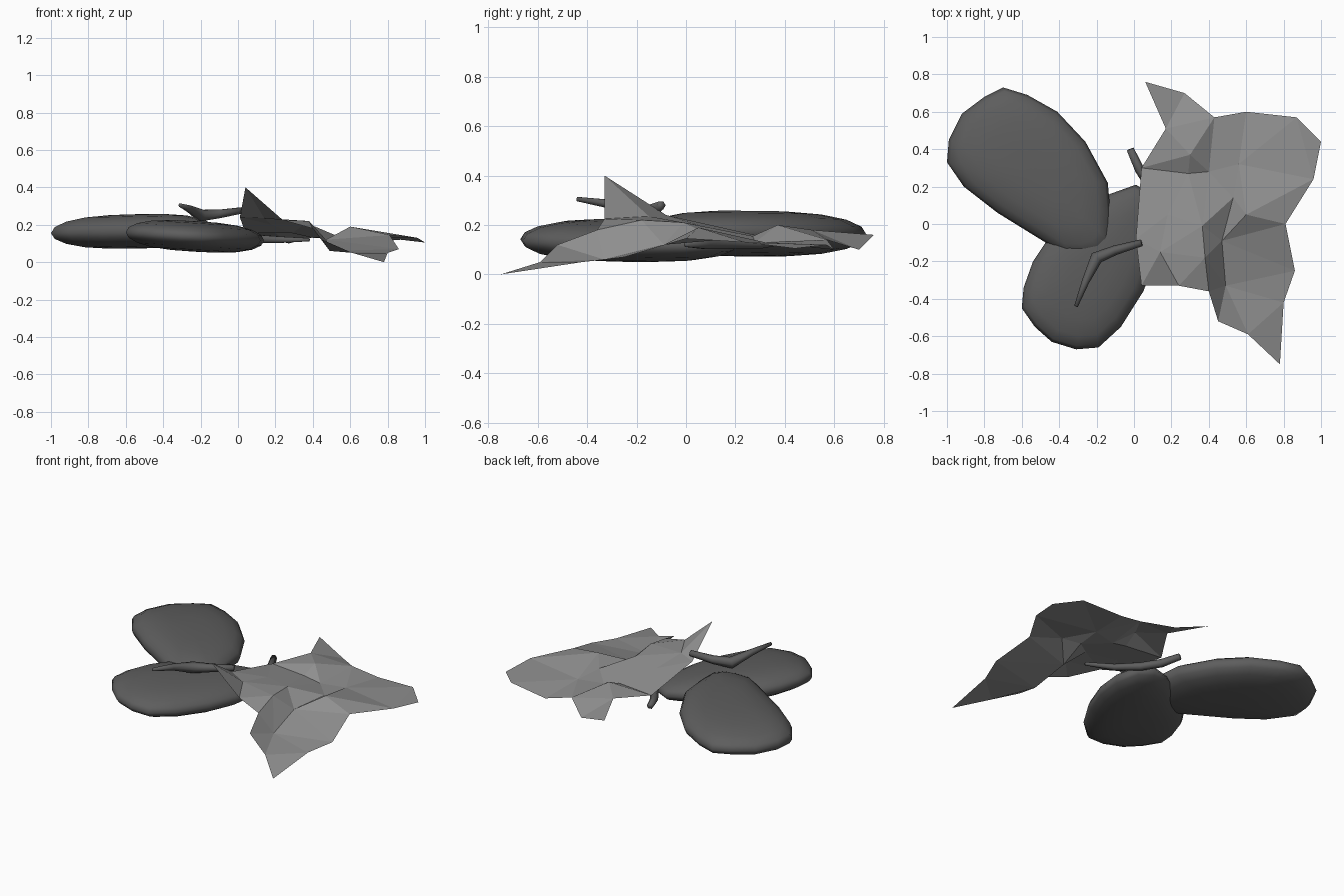
import bpy, math
from mathutils import Vector
from mathutils.geometry import delaunay_2d_cdt

if "Cube" in bpy.data.objects:
    bpy.data.objects.remove(bpy.data.objects["Cube"])


def add_mesh(name, verts, faces, smooth=False, mat=None):
    me = bpy.data.meshes.new(name)
    me.from_pydata([tuple(v) for v in verts], [], faces)
    me.update()
    ob = bpy.data.objects.new(name, me)
    bpy.context.collection.objects.link(ob)
    if smooth:
        me.polygons.foreach_set("use_smooth", [True] * len(me.polygons))
    if mat:
        me.materials.append(mat)
    return ob


def grey(name, v):
    m = bpy.data.materials.new(name)
    m.diffuse_color = (v, v, v, 1)
    m.use_nodes = True
    m.node_tree.nodes["Principled BSDF"].inputs["Base Color"].default_value = m.diffuse_color
    return m


dark = grey("dark_skin", 0.11)
leaf_grey = grey("leaf_grey", 0.28)


# Flattened fruit: a plan outline shrunk into rings towards both poles
def fruit(name, outline, mid, half, slope):
    n = len(outline)
    cx = sum(p[0] for p in outline) / n
    cy = sum(p[1] for p in outline) / n
    zoff = lambda x, y: mid + slope[0] * (x - cx) + slope[1] * (y - cy)
    verts, faces = [], []
    angles = [-78, -60, -40, -20, 0, 20, 40, 60, 78]
    for a in angles:
        s = math.cos(math.radians(a)) ** 0.7
        h = half * math.sin(math.radians(a))
        for px, py in outline:
            x, y = cx + (px - cx) * s, cy + (py - cy) * s
            verts.append((x, y, zoff(x, y) + h))
    for r in range(len(angles) - 1):
        for i in range(n):
            j = (i + 1) % n
            faces.append((r * n + i, r * n + j, (r + 1) * n + j, (r + 1) * n + i))
    verts += [(cx, cy, mid - half), (cx, cy, mid + half)]
    top = (len(angles) - 1) * n
    for i in range(n):
        j = (i + 1) % n
        faces.append((j, i, len(verts) - 2))
        faces.append((top + i, top + j, len(verts) - 1))
    return add_mesh(name, verts, faces, True, dark)


large = [(-1, .33), (-.91, .2), (-.73, .06), (-.52, -.07), (-.34, -.18), (-.23, -.18),
         (-.16, -.16), (-.12, -.1), (-.125, .05), (-.14, .22), (-.26, .44), (-.41, .6),
         (-.57, .69), (-.7, .73), (-.8, .68), (-.92, .59), (-.99, .45)]
small = [(-.6, -.45), (-.53, -.55), (-.44, -.63), (-.31, -.67), (-.19, -.66), (-.07, -.55),
         (.05, -.36), (.12, -.18), (.14, 0), (.1, .16), (.01, .21), (-.13, .16), (-.3, .04),
         (-.46, -.08), (-.54, -.2), (-.59, -.34)]
fruit("large_fruit", large, .165, .092, (.02, .0))
fruit("small_fruit", small, .138, .082, (-.06, .0))


# Twigs: six-sided tapering tubes along short paths
def twig(name, path):
    sides, verts, faces = 6, [], []
    pts = [Vector(p[:3]) for p in path]
    for k, p in enumerate(pts):
        d = (pts[min(k + 1, len(pts) - 1)] - pts[max(k - 1, 0)]).normalized()
        u = d.cross(Vector((0, 0, 1))).normalized()
        w = u.cross(d)
        for i in range(sides):
            a = math.tau * i / sides
            verts.append(p + path[k][3] * (u * math.cos(a) + w * math.sin(a)))
    for k in range(len(pts) - 1):
        for i in range(sides):
            j = (i + 1) % sides
            faces.append((k * sides + i, k * sides + j, (k + 1) * sides + j, (k + 1) * sides + i))
    faces.append(tuple(reversed(range(sides))))
    faces.append(tuple(range(len(verts) - sides, len(verts))))
    return add_mesh(name, verts, faces, True, dark)


twig("fork_stem", [(-.31, -.44, .305, .01), (-.26, -.31, .285, .02), (-.2, -.18, .25, .035),
                   (-.1, -.14, .258, .026), (.04, -.1, .28, .018)])
twig("leaf_stem", [(-.02, .4, .14, .02), (.03, .29, .125, .025), (.1, .18, .125, .025),
                   (.22, .08, .12, .02), (.38, 0, .12, .01)])

# Crumpled leaf: rim points then inner fold points, triangulated in plan
rim = [(.06, .76, .16), (.17, .51, .18), (.04, .3, .155), (.01, -.08, .24), (.04, -.33, .40),
       (.24, -.33, .225), (.40, -.36, .18), (.45, -.52, .12), (.61, -.59, .05), (.78, -.75, 0),
       (.80, -.42, .05), (.86, -.25, .07), (.81, 0, .145), (.96, .24, .13), (1, .44, .105),
       (.87, .57, .12), (.60, .60, .10), (.43, .57, .14), (.27, .70, .10)]
folds = [(.30, .37, .20), (.29, .27, .155), (.18, .05, .20), (.14, -.15, .235), (.365, -.01, .21),
         (.38, -.18, .22), (.47, -.09, .12), (.49, -.33, .06), (.60, .05, .19), (.40, .28, .13),
         (.56, .32, .13), (.53, .14, .14)]
pts = rim + folds
edges = [(i, (i + 1) % len(rim)) for i in range(len(rim))]
res = delaunay_2d_cdt([Vector(p[:2]) for p in pts], edges, [], 1, 1e-5)
verts = [(v.x, v.y, pts[o[0]][2]) for v, o in zip(res[0], res[3])]
faces = []
for f in res[2]:
    a, b, c = (Vector(verts[i]) for i in f[:3])
    faces.append(tuple(f) if (b - a).cross(c - a).z > 0 else tuple(reversed(f)))
add_mesh("leaf", verts, faces, False, leaf_grey)
